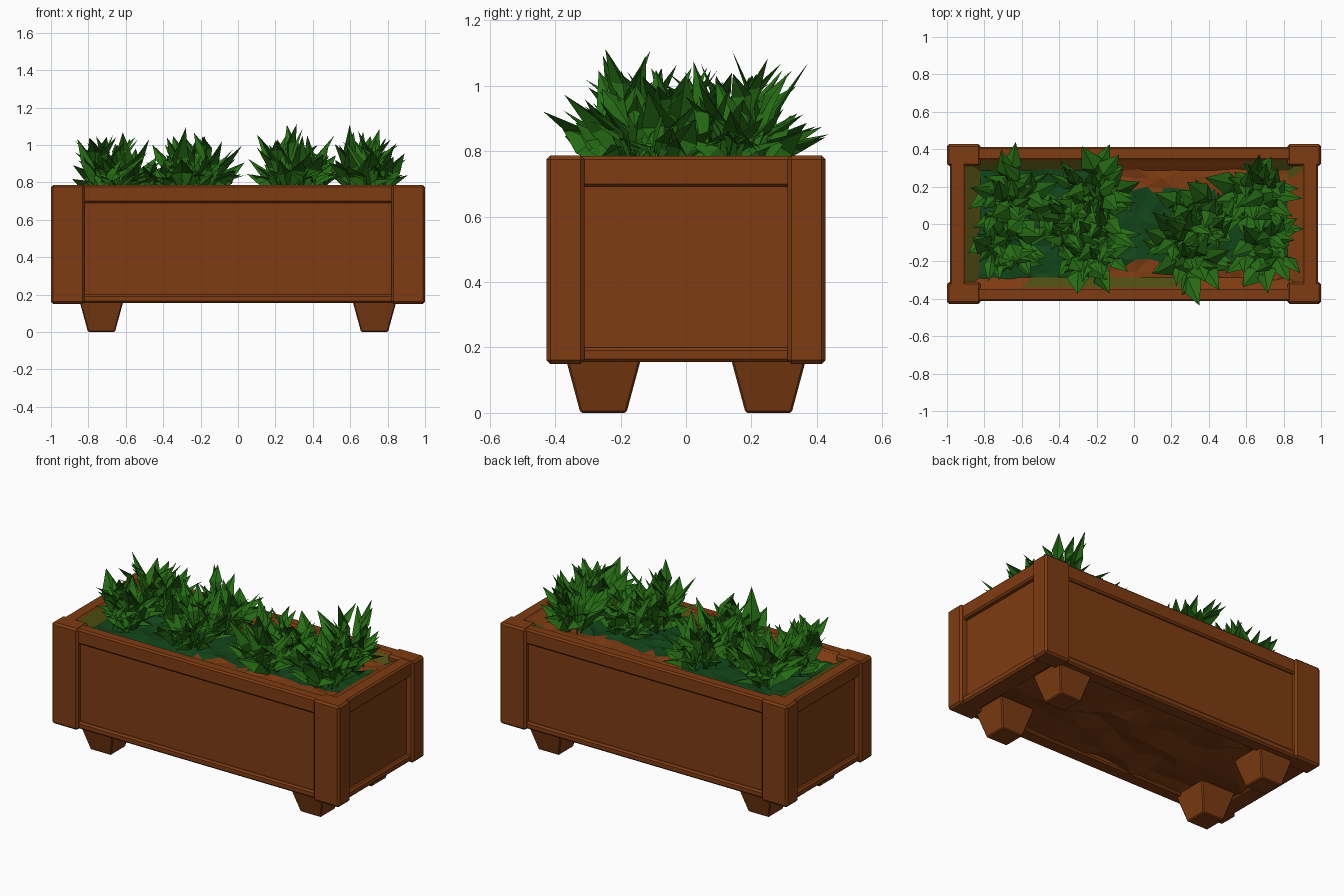
import bpy, bmesh, math, random
from mathutils import Vector, Matrix

if "Cube" in bpy.data.objects:
    bpy.data.objects.remove(bpy.data.objects["Cube"])

random.seed(7)


def material(name, rgb):
    m = bpy.data.materials.new(name)
    m.diffuse_color = (*rgb, 1)
    m.use_nodes = True
    m.node_tree.nodes["Principled BSDF"].inputs["Base Color"].default_value = m.diffuse_color
    return m


WOOD = material("brown wood", (0.21, 0.045, 0.006))
LEAF = material("leaf green", (0.019, 0.15, 0.007))
BED = material("dark green", (0.006, 0.06, 0.010))
MOSS = material("olive moss", (0.075, 0.072, 0.006))


def finish(name, bm, mats, bevel=0):
    me = bpy.data.meshes.new(name)
    bm.to_mesh(me)
    bm.free()
    ob = bpy.data.objects.new(name, me)
    bpy.context.collection.objects.link(ob)
    for m in mats:
        me.materials.append(m)
    if bevel:
        b = ob.modifiers.new("soft edges", "BEVEL")
        b.width, b.segments = bevel, 1
    return ob


def box(name, x, y, z, bevel=0.01, taper=1.0):
    """Box from ranges; taper narrows the bottom."""
    bm = bmesh.new()
    bmesh.ops.create_cube(bm, size=1)
    c = [(r[0] + r[1]) / 2 for r in (x, y, z)]
    s = [r[1] - r[0] for r in (x, y, z)]
    for v in bm.verts:
        k = taper if v.co.z < 0 else 1
        v.co = Vector((c[0] + v.co.x * s[0] * k, c[1] + v.co.y * s[1] * k, c[2] + v.co.z * s[2]))
    return finish(name, bm, [WOOD], bevel)


def span(sign, a, b):
    return tuple(sorted((sign * a, sign * b)))


# Corner posts and tapered feet
for sx in (-1, 1):
    for sy in (-1, 1):
        box("corner_post", span(sx, 0.82, 1.0), span(sy, 0.31, 0.427), (0.15, 0.787), 0.012)
        box("foot", span(sx, 0.61, 0.85), span(sy, 0.135, 0.37), (0.0, 0.175), 0.006, 0.60)

# Long and short sides: top rail, recessed panel, bottom rail
for s in (-1, 1):
    side = "front" if s < 0 else "back"
    box(side + "_top_rail", (-0.85, 0.85), span(s, 0.34, 0.413), (0.69, 0.785))
    box(side + "_panel", (-0.85, 0.85), span(s, 0.32, 0.395), (0.17, 0.72), 0)
    box(side + "_bottom_rail", (-0.85, 0.85), span(s, 0.32, 0.41), (0.155, 0.20))
    side = "left" if s < 0 else "right"
    box(side + "_top_rail", span(s, 0.90, 0.985), (-0.33, 0.33), (0.69, 0.785))
    box(side + "_panel", span(s, 0.86, 0.955), (-0.33, 0.33), (0.17, 0.72), 0)
    box(side + "_bottom_rail", span(s, 0.86, 0.98), (-0.33, 0.33), (0.155, 0.20))


def rough_sheet(name, hx, hy, z, bump, nx, ny, mats, rule=None):
    """Uneven triangulated sheet; rule picks a material from the face centre."""
    bm = bmesh.new()
    bmesh.ops.create_grid(bm, x_segments=nx, y_segments=ny, size=1)
    for v in bm.verts:
        edge = abs(v.co.x) > 0.99 or abs(v.co.y) > 0.99
        j = 0 if edge else 0.4
        v.co = Vector(((v.co.x + random.uniform(-j, j) / nx) * hx,
                       (v.co.y + random.uniform(-j, j) / ny) * hy,
                       z + random.uniform(-bump, bump)))
    bmesh.ops.triangulate(bm, faces=bm.faces[:])
    if rule:
        for f in bm.faces:
            f.material_index = rule(f.calc_center_median())
    return finish(name, bm, mats)


# Rough underside
rough_sheet("underside", 0.90, 0.38, 0.172, 0.018, 12, 6, [WOOD])


# Planting bed: dark green growth with bare brown patches along the right half
def bed_rule(c):
    return 1 if c.x > -0.15 and (c.y > 0.17 or c.y < -0.21) else 0


rough_sheet("planting_bed", 0.88, 0.32, 0.735, 0.012, 24, 10, [BED, WOOD], bed_rule)

# Sloped lining around the bed, mossy on parts of its length
bm = bmesh.new()
outer, inner = (0.915, 0.352, 0.783), (0.82, 0.285, 0.735)
N = 12


def ring(dim):
    hx, hy, z = dim
    cs = [(-hx, -hy), (hx, -hy), (hx, hy), (-hx, hy)]
    out = []
    for i in range(4):
        a, b = Vector(cs[i]), Vector(cs[(i + 1) % 4])
        out += [bm.verts.new((*a.lerp(b, k / N), z)) for k in range(N)]
    return out


ro, ri = ring(outer), ring(inner)
for i in range(4 * N):
    j = (i + 1) % (4 * N)
    f = bm.faces.new((ro[i], ro[j], ri[j], ri[i]))
    c = f.calc_center_median()
    front = c.y < -0.25 and -0.55 < c.x < 0.25
    back = c.y > 0.25 and (c.x < -0.2 or c.x > 0.55)
    f.material_index = 1 if front or back or c.x < -0.8 else 0
finish("bed_lining", bm, [WOOD, MOSS])


def leaf(bm, root, yaw, lean, length, width):
    """Folded, pointed blade bending outward."""
    pts = [(0, 0, 0), (-width / 2, 0.0, length * 0.55), (width / 2, 0.0, length * 0.55),
           (0, width * 0.28, length * 0.5), (0, -length * 0.12, length)]
    m = (Matrix.Translation(root) @ Matrix.Rotation(yaw, 4, "Z") @ Matrix.Rotation(lean, 4, "X")
         @ Matrix.Rotation(random.uniform(-0.7, 0.7), 4, "Z"))
    v = [bm.verts.new(m @ Vector(p)) for p in pts]
    for t in ((0, 3, 1), (0, 2, 3), (1, 3, 4), (3, 2, 4)):
        bm.faces.new([v[i] for i in t])


# Leafy plants: x, y, height scale
PLANTS = [(-0.68, -0.13, 0.95), (-0.64, 0.12, 1.0), (-0.40, -0.02, 0.7), (-0.24, -0.12, 1.0),
          (-0.22, 0.14, 1.02), (0.30, -0.13, 1.1), (0.36, 0.02, 0.9),
          (0.70, -0.12, 1.0), (0.68, 0.15, 1.05)]
for px, py, k in PLANTS:
    bm = bmesh.new()
    for i in range(34):
        yaw = i * 2.4 + random.uniform(-0.3, 0.3)
        lean = 0.1 + 0.95 * (i / 34) ** 0.7
        length = k * random.uniform(0.22, 0.33) * (1.12 - 0.35 * i / 34)
        root = Vector((px + random.uniform(-0.08, 0.08), py + random.uniform(-0.09, 0.09), 0.73))
        leaf(bm, root, yaw, lean, length, random.uniform(0.07, 0.13))
    # a few tall upper sprigs
    for i in range(4):
        root = Vector((px + random.uniform(-0.1, 0.1), py + random.uniform(-0.08, 0.08), 0.73 + 0.14 * k))
        leaf(bm, root, random.uniform(0, 6.28), random.uniform(0.2, 0.8), random.uniform(0.17, 0.24), 0.07)
    finish("leafy_plant", bm, [LEAF])
